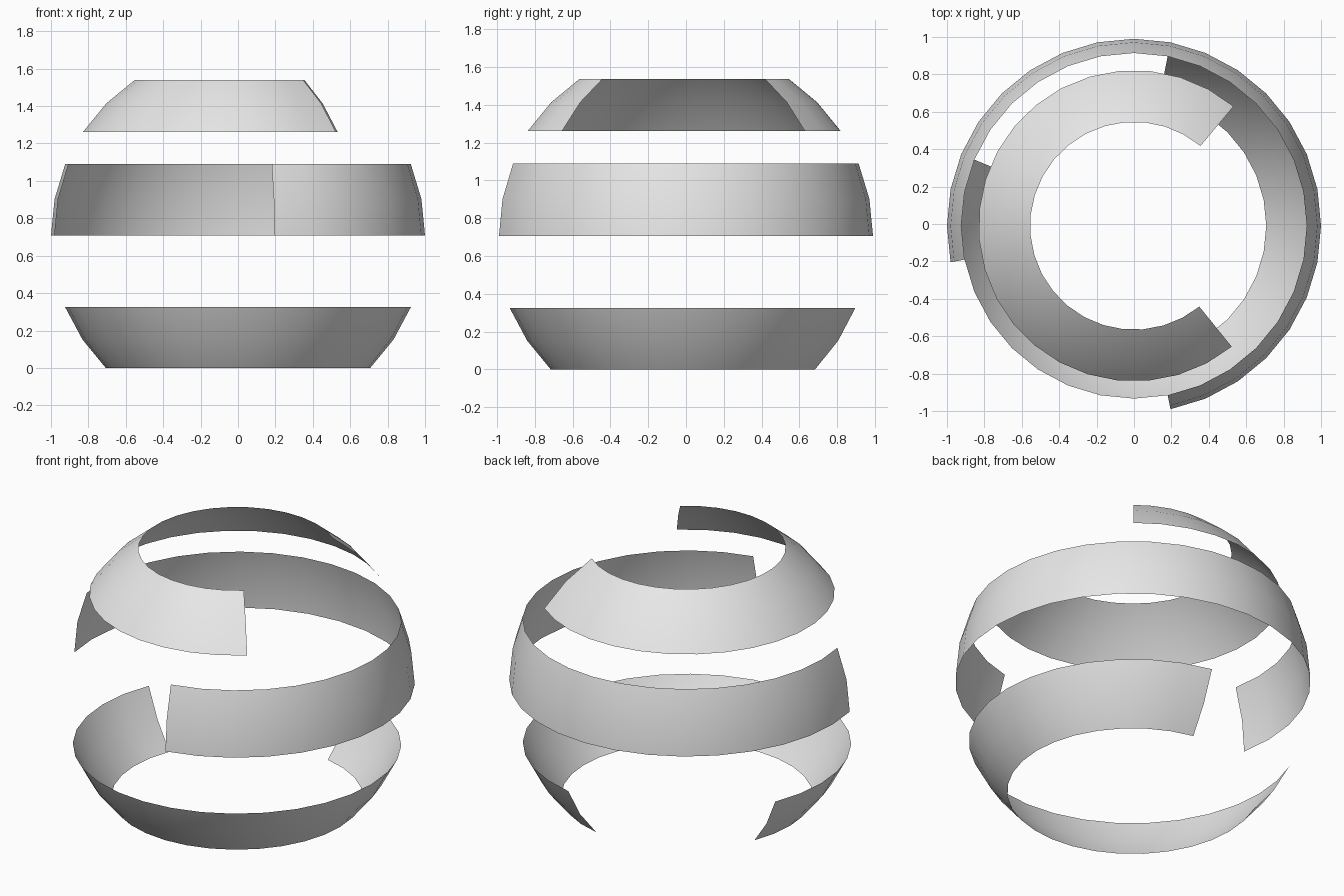
import bpy, math
from mathutils import Vector

if "Cube" in bpy.data.objects:
    bpy.data.objects.remove(bpy.data.objects["Cube"])

STEP = math.radians(11.25)          # 32 segments round, 16 rings pole to pole
CENTRE = Vector((0, -0.0096, math.sin(math.radians(45))))

grey = bpy.data.materials.new("light grey")
grey.diffuse_color = (0.8, 0.8, 0.8, 1)
grey.use_nodes = True
grey.node_tree.nodes["Principled BSDF"].inputs["Base Color"].default_value = grey.diffuse_color


def sphere_band(name, low_ring, high_ring, start_deg, segments):
    """Open strip of a unit sphere between two rings, swept from start_deg."""
    verts, faces = [], []
    start = math.radians(start_deg)
    rings = high_ring - low_ring
    for r in range(rings + 1):
        lat = (low_ring + r) * STEP
        for s in range(segments + 1):
            a = start + s * STEP
            verts.append(CENTRE + Vector((math.cos(lat) * math.cos(a),
                                          math.cos(lat) * math.sin(a),
                                          math.sin(lat))))
    row = segments + 1
    for r in range(rings):
        for s in range(segments):
            i = r * row + s
            faces.append((i, i + 1, i + 1 + row, i + row))
    mesh = bpy.data.meshes.new(name)
    mesh.from_pydata(verts, [], faces)
    mesh.materials.append(grey)
    mesh.shade_smooth()
    obj = bpy.data.objects.new(name, mesh)
    bpy.context.collection.objects.link(obj)
    return obj


# Three open bands of one sphere, each with its gap turned another way
sphere_band("lower_band", -4, -2, 157.5, 25)
sphere_band("middle_band", 0, 2, -78.75, 24)
sphere_band("upper_band", 3, 5, 50.2, 23)
